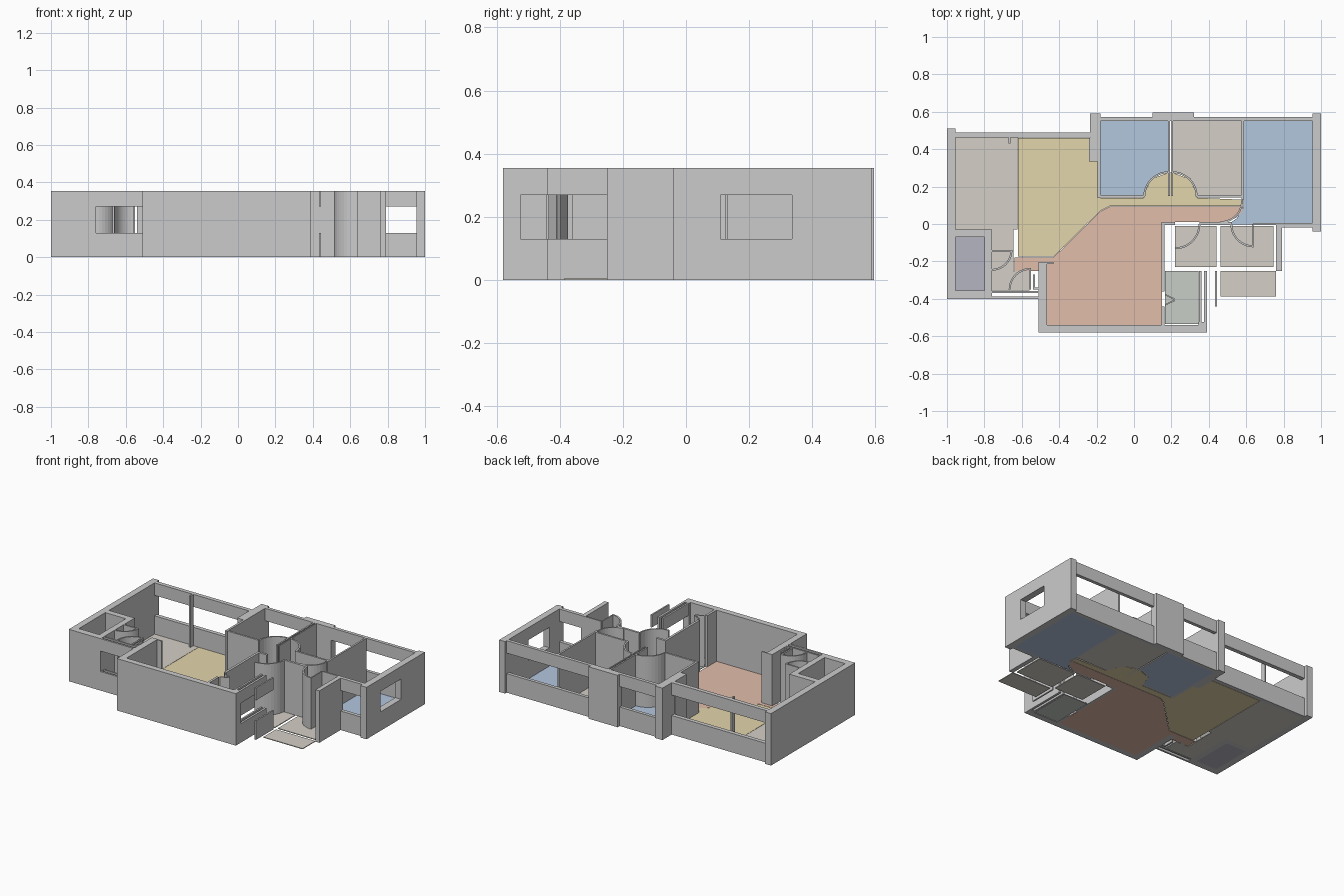
import bpy, bmesh
from math import cos, sin, radians

if "Cube" in bpy.data.objects:
    bpy.data.objects.remove(bpy.data.objects["Cube"])

H, SILL, HEAD, FLOOR = 0.355, 0.13, 0.27, 0.005
DOOR_T = 0.010


def prism(name, pts, z0, z1, mat=None):
    """Extrude a plan outline from z0 to z1."""
    bm = bmesh.new()
    face = bm.faces.new([bm.verts.new((x, y, z0)) for x, y in pts])
    ext = bmesh.ops.extrude_face_region(bm, geom=[face])
    top = [v for v in ext["geom"] if isinstance(v, bmesh.types.BMVert)]
    bmesh.ops.translate(bm, verts=top, vec=(0, 0, z1 - z0))
    bmesh.ops.recalc_face_normals(bm, faces=bm.faces)
    me = bpy.data.meshes.new(name)
    bm.to_mesh(me)
    bm.free()
    ob = bpy.data.objects.new(name, me)
    bpy.context.collection.objects.link(ob)
    if mat:
        me.materials.append(mat)
    return ob


def rect(x0, x1, y0, y1):
    return [(x0, y0), (x1, y0), (x1, y1), (x0, y1)]


def wall(name, x0, x1, y0, y1):
    prism(name, rect(x0, x1, y0, y1), 0, H)


def window(name, x0, x1, y0, y1):
    prism(name + "_sill", rect(x0, x1, y0, y1), 0, SILL)
    prism(name + "_lintel", rect(x0, x1, y0, y1), HEAD, H)


def door_swing(name, cx, cy, r, a0, a1, n=10):
    """Full-height curved screen following a door swing."""
    angs = [radians(a0 + (a1 - a0) * i / n) for i in range(n + 1)]
    outer = [(cx + r * cos(a), cy + r * sin(a)) for a in angs]
    inner = [(cx + (r - DOOR_T) * cos(a), cy + (r - DOOR_T) * sin(a)) for a in reversed(angs)]
    prism(name, outer + inner, 0, H)


def material(name, r, g, b):
    m = bpy.data.materials.new(name)
    m.diffuse_color = (r, g, b, 1)
    m.use_nodes = True
    m.node_tree.nodes["Principled BSDF"].inputs["Base Color"].default_value = m.diffuse_color
    return m


blue = material("blue_floor", .45, .57, .74)
yellow = material("yellow_floor", .77, .67, .41)
red = material("red_floor", .76, .51, .41)
purple = material("purple_floor", .46, .46, .54)
green = material("green_floor", .58, .61, .57)
beige = material("beige_floor", .66, .63, .57)

# Outer walls, left half
wall("left_wall", -1, -.955, -.40, .51)
window("back_left_window", -.955, -.235, .462, .49)
wall("back_pier", -.235, -.18, .46, .59)
wall("pier_return", -.24, -.195, .335, .46)
wall("bath_front_wall", -.955, -.76, -.40, -.355)
window("bath_window_outer", -.76, -.51, -.40, -.387)
window("bath_window_inner", -.76, -.51, -.368, -.357)
wall("living_left_wall", -.51, -.465, -.58, -.205)
wall("living_left_stub", -.51, -.43, -.213, -.203)
wall("living_front_wall", -.465, .39, -.58, -.54)
wall("window_post", -.67, -.66, .43, .462)

# Outer walls, right half
window("bedroom_window_left", -.18, .10, .55, .573)
wall("bedroom_pier", .10, .32, .55, .595)
window("bedroom_window_right", .32, .955, .55, .573)
wall("right_wall_back", .955, 1, .335, .59)
window("right_window", .955, 1, .11, .335)
wall("right_wall_front", .955, 1, -.04, .11)
window("front_right_window", .79, .955, -.02, .005)
wall("store_right_wall", .76, .79, -.25, -.005)
wall("kitchen_corner", .345, .39, -.54, -.525)
window("kitchen_window_inner", .348, .36, -.525, -.25)
window("kitchen_window_outer", .375, .39, -.525, -.25)
window("balcony_screen", .434, .444, -.44, -.25)

# Inner walls
wall("hall_bedroom_wall", -.195, -.18, .14, .46)
wall("bedroom_partition_a", .183, .193, .15, .55)
wall("bedroom_partition_b", .20, .208, .15, .55)
wall("bedroom_partition_c", .575, .587, .13, .55)
wall("corridor_wall_left", -.18, .055, .142, .155)
wall("corridor_wall_right", .335, .575, .142, .155)
wall("wet_room_back_wall", -.955, -.76, -.07, -.03)
wall("wet_room_side_wall", -.80, -.76, -.357, -.07)
wall("living_right_wall", .147, .163, -.36, .01)
wall("living_right_wall_end", .147, .163, -.54, -.44)
wall("store_back_wall_a", .163, .22, -.005, .01)
wall("store_back_wall_b", .35, .52, -.005, .01)
wall("store_back_wall_c", .64, .79, -.005, .005)
wall("closet_stub_a", -.56, -.55, -.35, -.235)
wall("closet_stub_b", -.54, -.51, -.35, -.34)
wall("closet_stub_c", -.54, -.53, -.35, -.27)

# Folding kitchen door
for s in (-1, 1):
    prism("fold_door", [(.163, -.405 + s * .025), (.215, -.405),
                        (.22, -.405 + s * .006), (.168, -.405 + s * .031)], 0, H)

# Door swings and their open leaves
door_swing("bedroom_door_a", .185, .147, .135, 90, 180)
door_swing("bedroom_door_b", .205, .147, .135, 0, 90)
door_swing("end_room_door", .463, .125, .12, -90, 0)
door_swing("store_door_a", .22, .0, .135, -90, 0)
door_swing("store_door_b", .64, .0, .125, 180, 270)
door_swing("bath_door", -.76, -.14, .11, -90, 0)
door_swing("closet_door", -.555, -.35, .115, 90, 180)
wall("bath_door_leaf", -.76, -.65, -.15, -.14)
wall("store_door_leaf_b", .632, .64, -.125, 0)

# Floors
prism("hall_floor", [(-.62, .46), (-.24, .46), (-.24, .335), (-.195, .335), (-.195, .14),
                     (.05, .14), (.09, .24), (.185, .275), (.205, .275), (.30, .24),
                     (.34, .14), (.58, .13), (.58, .095), (-.13, .095), (-.18, .07),
                     (-.43, -.175), (-.62, -.175)], 0, FLOOR, yellow)
prism("living_floor", [(-.64, -.178), (-.43, -.178), (-.18, .067), (-.13, .093), (.583, .093),
                       (.575, .06), (.54, .03), (.48, .01), (.15, .01), (.15, -.54),
                       (-.468, -.54), (-.468, -.21), (-.51, -.21), (-.51, -.25),
                       (-.56, -.25), (-.64, -.25)], 0, FLOOR, red)
prism("bedroom_floor_left", [(-.18, .15), (.055, .15), (.09, .245), (.183, .28),
                             (.183, .55), (-.18, .55)], 0, FLOOR, blue)
prism("bedroom_floor_middle", [(.335, .15), (.575, .15), (.575, .55), (.207, .55),
                               (.207, .28), (.30, .245)], 0, FLOOR, beige)
prism("bedroom_floor_right", [(.50, -.003), (.955, -.003), (.955, .55), (.585, .55),
                              (.585, .09), (.55, .03)], 0, FLOOR, blue)
prism("left_room_floor", rect(-.955, -.622, -.03, .462), 0, FLOOR, beige)
prism("bath_entry_floor", rect(-.76, -.645, -.355, -.03), 0, FLOOR, beige)
prism("closet_floor", rect(-.645, -.56, -.355, -.252), 0, FLOOR, beige)
prism("wet_room_floor", rect(-.955, -.80, -.355, -.07), 0, FLOOR, purple)
prism("kitchen_floor", rect(.165, .346, -.535, -.25), 0, FLOOR, green)
prism("store_floor_a", rect(.22, .44, -.23, -.012), 0, FLOOR, beige)
prism("store_floor_b", rect(.463, .745, -.23, -.012), 0, FLOOR, beige)
prism("porch_floor", rect(.463, .76, -.387, -.25), 0, FLOOR, beige)
